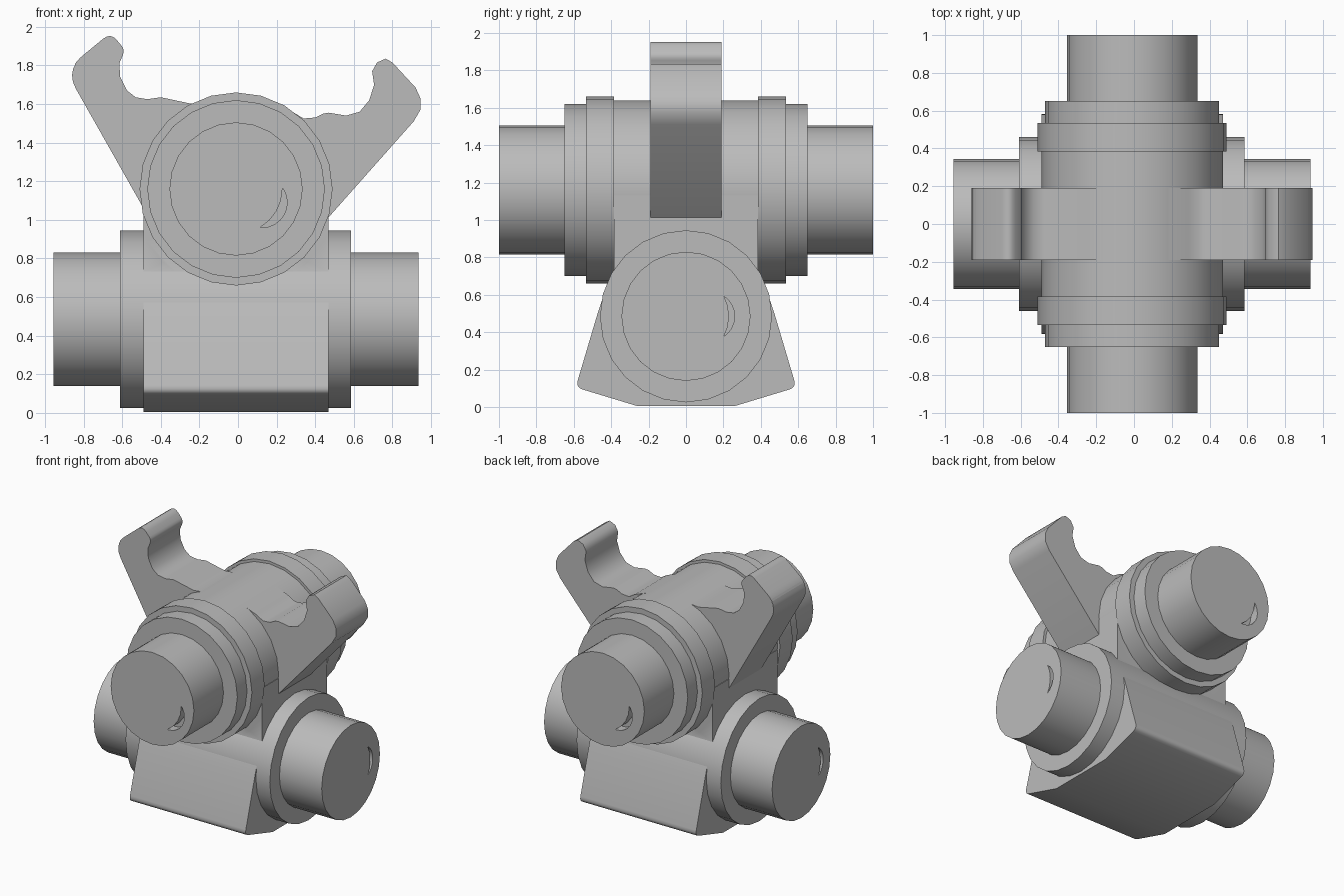
import bpy
import math
from mathutils import Vector, Matrix

cube = bpy.data.objects.get("Cube")
if cube:
    bpy.data.objects.remove(cube)

SEG = 24
UX, UZ = -0.01, 1.16      # upper axle centre
LX, LZ = -0.01, 0.485     # lower axle centre

steel = bpy.data.materials.new("plain grey")
steel.use_nodes = True
GREY = (0.5, 0.5, 0.5, 1)
steel.diffuse_color = GREY
steel.node_tree.nodes["Principled BSDF"].inputs["Base Color"].default_value = GREY


def make(name, verts, faces):
    mesh = bpy.data.meshes.new(name)
    mesh.from_pydata(verts, [], faces)
    mesh.materials.append(steel)
    obj = bpy.data.objects.new(name, mesh)
    bpy.context.collection.objects.link(obj)
    return obj


def prism(name, profile, axis, lo, hi):
    """Extrude a closed 2D profile (other two axes, in order) along an axis."""
    def place(p, d):
        return (d, p[0], p[1]) if axis == "x" else (p[0], d, p[1])
    n = len(profile)
    if sum(profile[i - 1][0] * profile[i][1] - profile[i][0] * profile[i - 1][1]
           for i in range(n)) < 0:
        profile = profile[::-1]
    verts = [place(p, lo) for p in profile] + [place(p, hi) for p in profile]
    faces = [list(range(n))[::-1], list(range(n, 2 * n))]
    faces += [[i, (i + 1) % n, n + (i + 1) % n, n + i] for i in range(n)]
    if axis == "y":
        faces = [f[::-1] for f in faces]
    return make(name, verts, faces)


def circle(u, v, r, seg=SEG):
    return [(u + r * math.sin(2 * math.pi * i / seg), v + r * math.cos(2 * math.pi * i / seg))
            for i in range(seg)]


def cut(obj, cutter):
    cutter.hide_render = True
    mod = obj.modifiers.new("cut", "BOOLEAN")
    mod.operation, mod.solver, mod.object = "DIFFERENCE", "EXACT", cutter
    bpy.context.view_layer.objects.active = obj
    bpy.ops.object.modifier_apply(modifier=mod.name)
    bpy.data.objects.remove(cutter)


def smooth(obj, angle=32):
    bpy.ops.object.select_all(action="DESELECT")
    obj.select_set(True)
    bpy.context.view_layer.objects.active = obj
    bpy.ops.object.shade_smooth_by_angle(angle=math.radians(angle))


def rounded(points, steps=4):
    """Replace points that carry a radius by a small curve."""
    out = []
    for i, p in enumerate(points):
        if len(p) < 3:
            out.append(p)
            continue
        c = Vector(p[:2])
        a = Vector(points[i - 1][:2])
        b = Vector(points[(i + 1) % len(points)][:2])
        a, b = c + (a - c).normalized() * p[2], c + (b - c).normalized() * p[2]
        for k in range(steps + 1):
            t = k / steps
            out.append(tuple(a * (1 - t) ** 2 + c * 2 * t * (1 - t) + b * t * t))
    return out


# Flared body block, with clearance cut round the upper collars
half = [(0.26, 0.005), (0.59, 0.105, 0.04), (0.455, 0.56, 0.08), (0.385, 0.73), (0.385, 1.13)]
mirrored = [(-p[0],) + p[1:] for p in reversed(half)]
body = prism("body_block", rounded(half + mirrored), "x", -0.49, 0.47)
for s in (-1, 1):
    cut(body, prism("clearance", circle(UX, UZ, 0.535), "y", *sorted((s * 0.385, s * 0.8))))
smooth(body)

# Upper axle
smooth(prism("upper_barrel", circle(UX, UZ, 0.48), "y", -0.4, 0.4))
smooth(prism("upper_flange", circle(UX, UZ, 0.46), "y", -0.65, 0.65))
for name, s in (("front_collar", -1), ("back_collar", 1)):
    smooth(prism(name, circle(UX, UZ, 0.5), "y", *sorted((s * 0.385, s * 0.535))))
upper_pin = prism("upper_pin", circle(UX, UZ, 0.345), "y", -1, 1)

# Lower axle
smooth(prism("lower_flange", circle(0, LZ, 0.46), "x", -0.61, 0.585))
lower_pin = prism("lower_pin", circle(0, LZ, 0.345), "x", -0.955, 0.935)

# Offset pocket in each pin end, mostly covered by a flush plug
for s in (-1, 1):
    cut(upper_pin, prism("pocket", circle(-s * 0.125, UZ - 0.07, 0.13), "y",
                         *sorted((s * 0.93, s * 1.1))))
    smooth(prism("back_plug" if s > 0 else "front_plug", circle(0, UZ, 0.23), "y",
                 *sorted((s * 0.9, s * 1.0))))
    end = 0.935 if s > 0 else -0.955
    cut(lower_pin, prism("pocket", circle(s * 0.13, LZ, 0.13), "x",
                         *sorted((end - s * 0.07, end + s * 0.1))))
    smooth(prism("left_plug" if s > 0 else "right_plug", circle(0, LZ, 0.23), "x",
                 *sorted((end - s * 0.1, end))))
smooth(upper_pin)
smooth(lower_pin)

# Hooked arms
right_arm = [(-0.2, 1.1), (-0.45, 0.99), (-0.88, 1.75, 0.08), (-0.83, 1.83, 0.03),
             (-0.66, 1.97, 0.05), (-0.585, 1.88, 0.03), (-0.615, 1.81), (-0.61, 1.74),
             (-0.575, 1.67), (-0.53, 1.635), (-0.47, 1.625), (-0.40, 1.635),
             (-0.235, 1.60), (-0.15, 1.61)]
left_arm = [(0.2, 1.1), (0.44, 0.98), (0.91, 1.51), (0.945, 1.57), (0.945, 1.63),
            (0.92, 1.685), (0.80, 1.815), (0.765, 1.835), (0.72, 1.815), (0.695, 1.77),
            (0.705, 1.70), (0.68, 1.62), (0.63, 1.56), (0.56, 1.54), (0.47, 1.555),
            (0.44, 1.55), (0.40, 1.53), (0.34, 1.525), (0.29, 1.555), (0.17, 1.6)]
smooth(prism("right_hook_arm", rounded(right_arm), "y", -0.19, 0.19), 40)
smooth(prism("left_hook_arm", rounded(left_arm), "y", -0.19, 0.19), 40)
